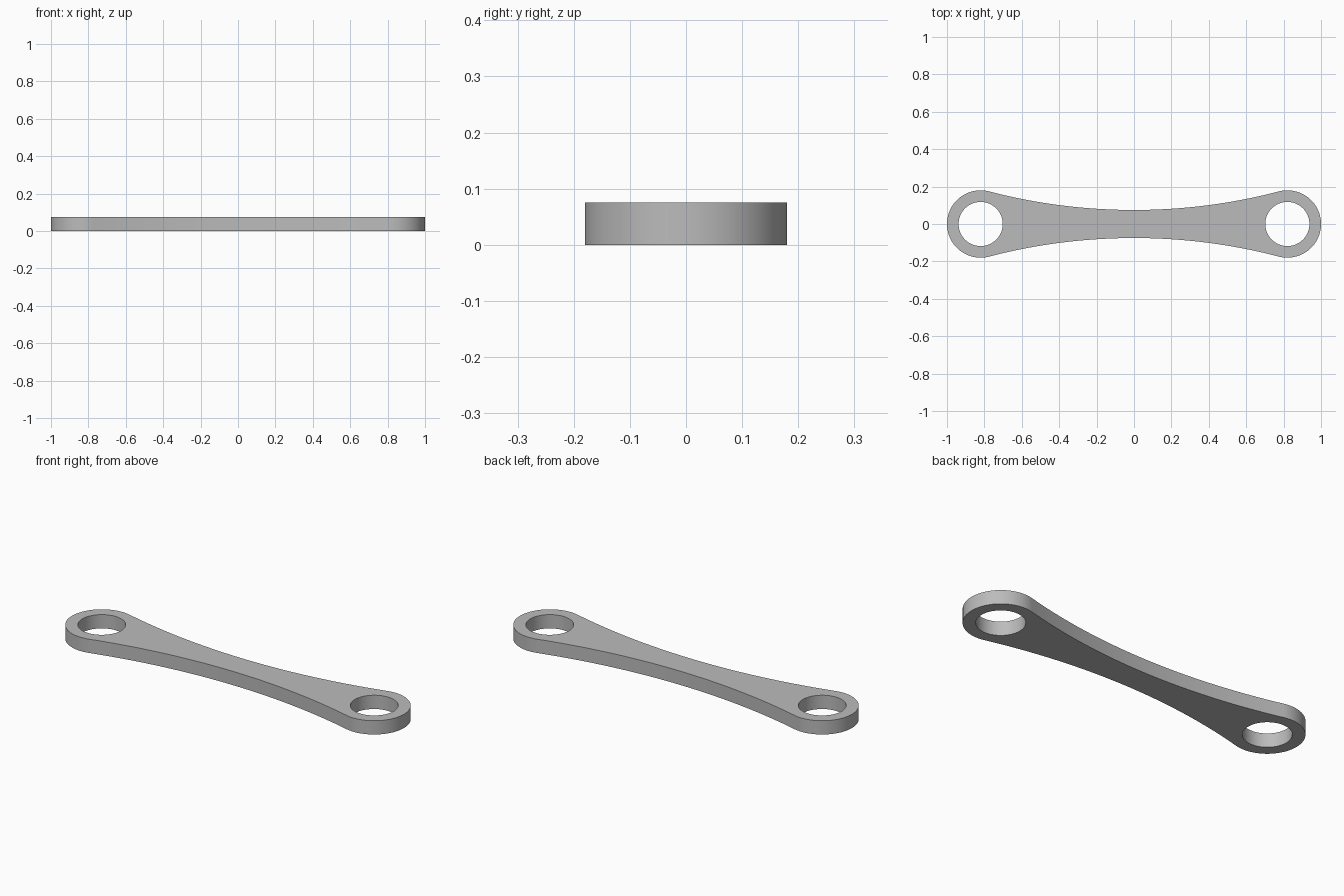
import bpy, bmesh
from math import sin, cos, pi, hypot, atan2

if "Cube" in bpy.data.objects:
    bpy.data.objects.remove(bpy.data.objects["Cube"], do_unlink=True)

THICK = 0.075      # plate thickness
EYE_X = 0.82       # centre of each end eye
EYE_R = 0.18       # outer radius of the eye
HOLE_R = 0.118     # bore radius
WAIST = 0.075      # half width at the middle


def arc(cx, cy, r, a0, a1, n):
    return [(cx + r * cos(a0 + (a1 - a0) * i / n),
             cy + r * sin(a0 + (a1 - a0) * i / n)) for i in range(n)]


# Waist arc tangent to both end eyes
waist_r = (EYE_X**2 + WAIST**2 - EYE_R**2) / (2 * (EYE_R - WAIST))
waist_y = WAIST + waist_r
lean = atan2(EYE_X, waist_y)

# Outline: right eye, upper waist, left eye, lower waist
sweep = pi / 2 + lean
outline = arc(EYE_X, 0, EYE_R, -sweep, sweep, 64)
outline += arc(0, waist_y, waist_r, -pi / 2 + lean, -pi / 2 - lean, 64)
outline += arc(-EYE_X, 0, EYE_R, pi - sweep, pi + sweep, 64)
outline += arc(0, -waist_y, waist_r, pi / 2 + lean, pi / 2 - lean, 64)
holes = [arc(s * EYE_X, 0, HOLE_R, 0, 2 * pi, 72) for s in (1, -1)]

# Fill the profile around the bores, then give it thickness
bm = bmesh.new()
for loop in [outline] + holes:
    verts = [bm.verts.new((x, y, 0)) for x, y in loop]
    for a, b in zip(verts, verts[1:] + verts[:1]):
        bm.edges.new((a, b))
bmesh.ops.triangle_fill(bm, edges=bm.edges[:], use_beauty=True)
# Keep the bores open
inside = [f for f in bm.faces
          if hypot(abs(f.calc_center_median().x) - EYE_X,
                   f.calc_center_median().y) < HOLE_R * 0.99
          and all(hypot(abs(v.co.x) - EYE_X, v.co.y) < HOLE_R * 1.01 for v in f.verts)]
bmesh.ops.delete(bm, geom=inside, context="FACES_ONLY")
solid = bmesh.ops.extrude_face_region(bm, geom=bm.faces[:], use_keep_orig=True)
bmesh.ops.translate(bm, vec=(0, 0, THICK),
                    verts=[v for v in solid["geom"] if isinstance(v, bmesh.types.BMVert)])
bmesh.ops.recalc_face_normals(bm, faces=bm.faces[:])

mesh = bpy.data.meshes.new("link_plate")
bm.to_mesh(mesh)
bm.free()
link = bpy.data.objects.new("link_plate", mesh)
bpy.context.collection.objects.link(link)

# Plain grey finish
grey = bpy.data.materials.new("plain_grey")
grey.use_nodes = True
colour = (0.5, 0.5, 0.5, 1)
grey.diffuse_color = colour
grey.node_tree.nodes["Principled BSDF"].inputs["Base Color"].default_value = colour
mesh.materials.append(grey)

# Smooth curved walls, sharp rims
bpy.ops.object.select_all(action="DESELECT")
link.select_set(True)
bpy.context.view_layer.objects.active = link
bpy.ops.object.shade_smooth_by_angle(angle=pi / 6)
